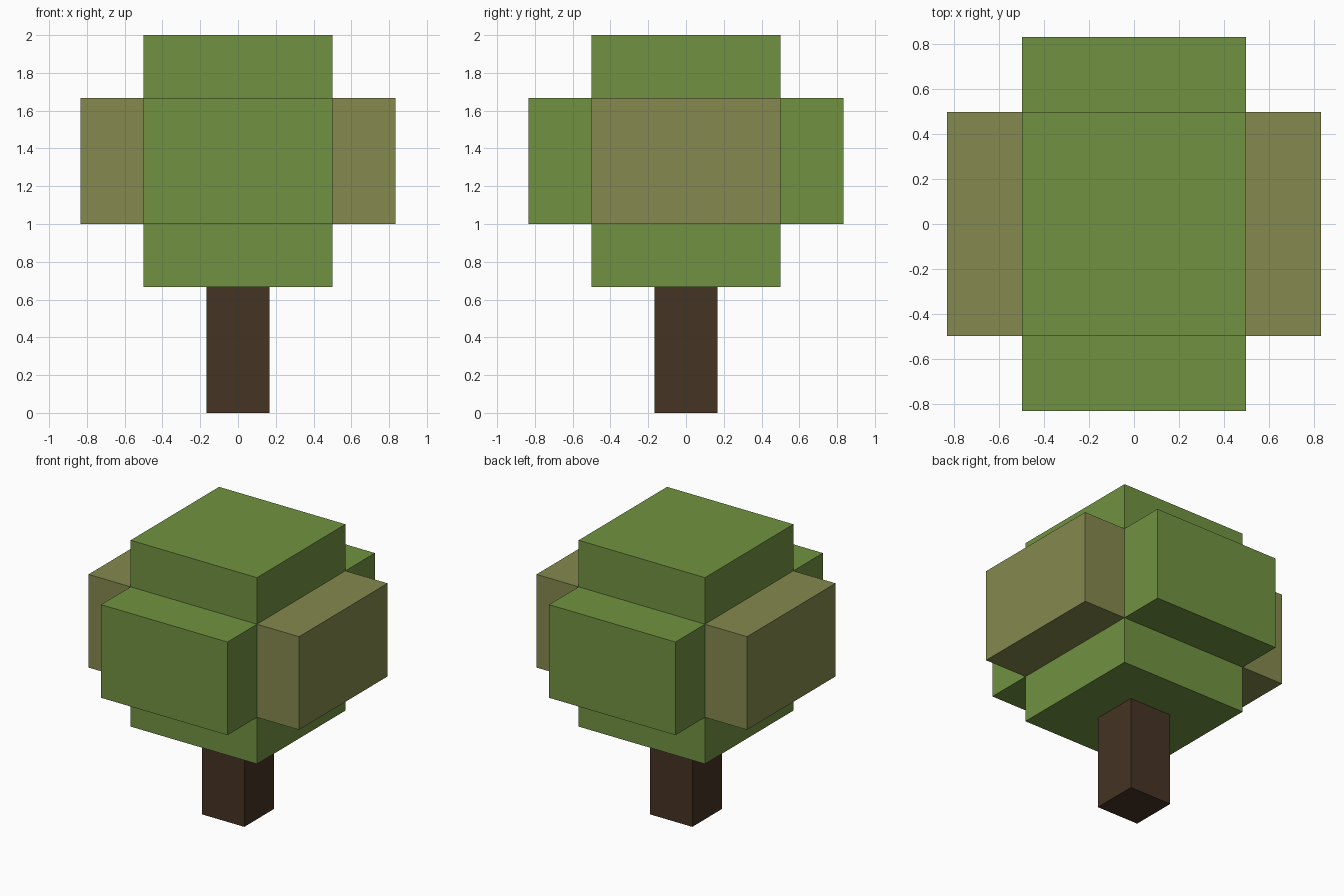
import bpy
import bmesh

cube = bpy.data.objects.get("Cube")
if cube:
    bpy.data.objects.remove(cube, do_unlink=True)


def material(name, rgb):
    mat = bpy.data.materials.new(name)
    mat.use_nodes = True
    color = (*rgb, 1.0)
    mat.diffuse_color = color
    bsdf = mat.node_tree.nodes["Principled BSDF"]
    bsdf.inputs["Base Color"].default_value = color
    bsdf.inputs["Roughness"].default_value = 0.9
    return mat


def block(name, width, depth, bottom, top, mat):
    """Flat-shaded box centred on x = y = 0, spanning bottom to top."""
    bm = bmesh.new()
    bmesh.ops.create_cube(bm, size=1.0)
    bmesh.ops.scale(bm, vec=(width, depth, top - bottom), verts=bm.verts)
    bmesh.ops.translate(bm, vec=(0, 0, (bottom + top) / 2), verts=bm.verts)
    mesh = bpy.data.meshes.new(name)
    bm.to_mesh(mesh)
    bm.free()
    mesh.materials.append(mat)
    obj = bpy.data.objects.new(name, mesh)
    bpy.context.collection.objects.link(obj)
    return obj


leaf_green = material("leaf green", (0.165, 0.290, 0.052))
leaf_olive = material("leaf olive", (0.235, 0.250, 0.076))
bark_brown = material("bark brown", (0.061, 0.033, 0.018))

U = 1 / 3  # model grid unit

# Trunk
block("trunk", U, U, 0, 2 * U, bark_brown)

# Foliage: a tall core crossed by two horizontal slabs
block("foliage_core", 3 * U, 3 * U, 2 * U, 6 * U, leaf_green)
block("foliage_front_back", 3 * U, 5 * U, 3 * U, 5 * U, leaf_green)
block("foliage_sides", 5 * U, 3 * U, 3 * U, 5 * U, leaf_olive)
